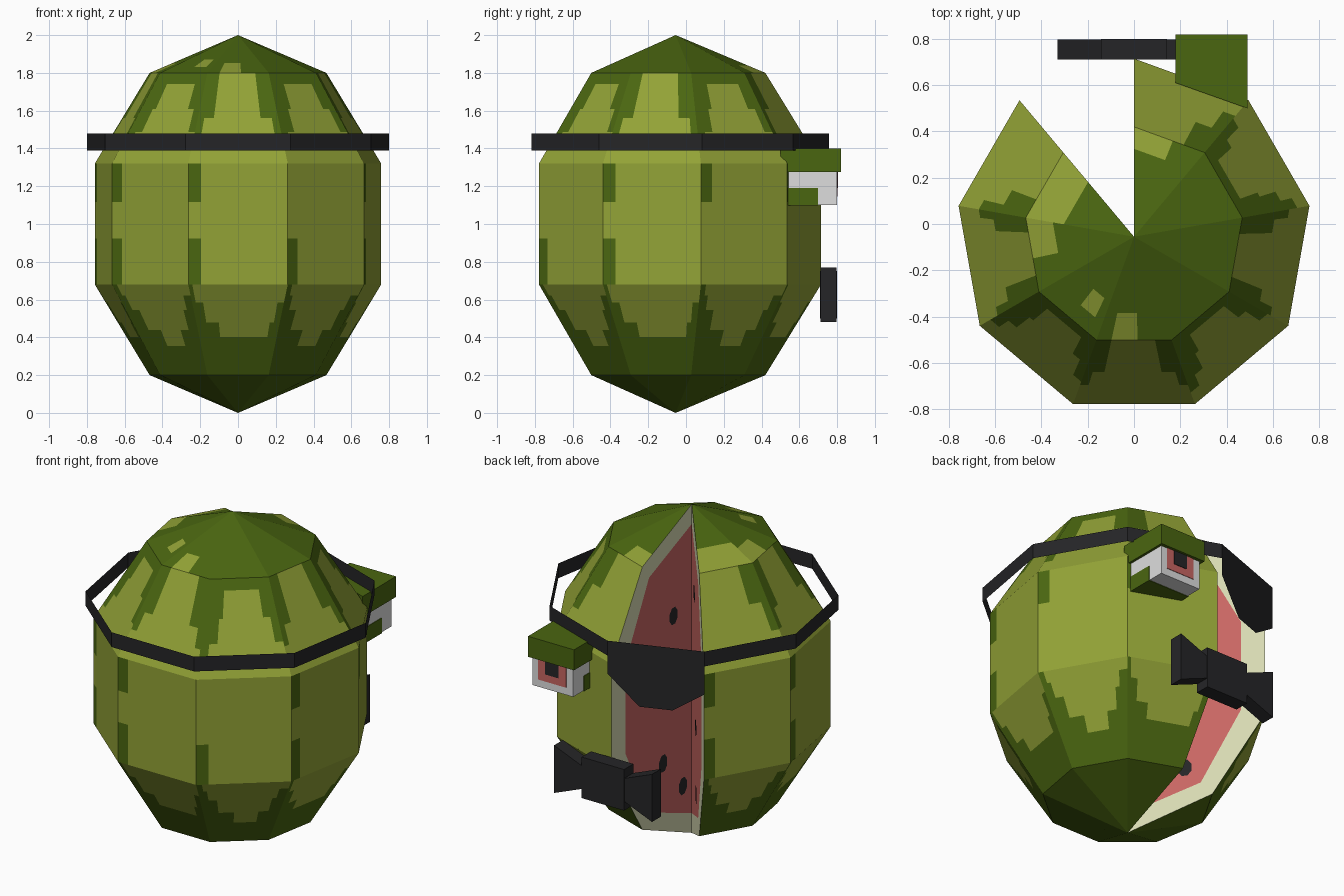
import bpy, bmesh, math
from mathutils import Vector

if "Cube" in bpy.data.objects:
    bpy.data.objects.remove(bpy.data.objects["Cube"])

CY = -0.055          # y of the melon axis


def mat(name, hexa):
    c = [int(hexa[i:i + 2], 16) / 255 for i in (0, 2, 4)]
    c = [x / 12.92 if x <= 0.04045 else ((x + 0.055) / 1.055) ** 2.4 for x in c]
    m = bpy.data.materials.new(name)
    m.diffuse_color = (*c, 1)
    m.use_nodes = True
    m.node_tree.nodes["Principled BSDF"].inputs["Base Color"].default_value = m.diffuse_color
    return m


LIGHT = mat("light_green", "92A236")
DARK = mat("dark_green", "4A6610")
CREAM = mat("rind_cream", "D6D9B2")
PINK = mat("flesh_pink", "C86662")
BLACK = mat("black", "252527")
WHITE = mat("eye_white", "DEDEDE")


def obj(name, bm, mats, recalc=False):
    bmesh.ops.remove_doubles(bm, verts=bm.verts, dist=1e-5)
    if recalc:
        bmesh.ops.recalc_face_normals(bm, faces=bm.faces)
    me = bpy.data.meshes.new(name)
    bm.to_mesh(me)
    bm.free()
    for m in mats:
        me.materials.append(m)
    o = bpy.data.objects.new(name, me)
    bpy.context.collection.objects.link(o)
    return o


def face(bm, pts, mi=0):
    f = bm.faces.new([bm.verts.new(p) for p in pts])
    f.material_index = mi


def polar(r, deg, z):
    a = math.radians(deg)
    return Vector((r * math.cos(a), CY + r * math.sin(a), z))


def prism(bm, poly, axis, lo, hi):
    """Extrude a 2D outline along y or z."""
    def put(p, h):
        return (p[0], h, p[1]) if axis == 'y' else (p[0], p[1], h)
    n = len(poly)
    face(bm, [put(p, lo) for p in poly])
    face(bm, [put(p, hi) for p in poly])
    for i in range(n):
        a, b = poly[i], poly[(i + 1) % n]
        face(bm, [put(a, lo), put(b, lo), put(b, hi), put(a, hi)])


def rect(x0, x1, y0, y1):
    return [(x0, y0), (x1, y0), (x1, y1), (x0, y1)]


# ---- rind: eight of nine segments, painted by rows (height fraction, light from, light to)
PROFILE = [(0, 0), (0.475, 0.2), (0.77, 0.68), (0.77, 1.32), (0.475, 1.8), (0, 2)]


def band_rows(band, i):
    if band == 0:
        return [(1, 0, 0)]
    if band == 1:
        if i % 2:
            return [(.42, 0, 0), (.58, .27, .88), (.8, .12, .93), (1, .04, 1)]
        return [(.32, 0, 0), (.5, .4, .72), (.72, .2, .85), (.88, .1, .9), (1, .06, 1)]
    if band == 2:
        low = .13 if i < 6 else 0
        up = .13 if i != 4 else 0
        return [(.38, low, 1), (.68, 0, 1), (1, up, 1)]
    if band == 3:
        if i == 0:
            return [(.3, 0, 1), (.6, 0, .9), (1, 0, .72)]
        if i == 7:
            return [(.3, 0, 1), (.6, .12, 1), (1, .3, 1)]
        if i % 2:
            return [(.3, 0, 1), (.5, .08, .92), (1, .2, .78)]
        return [(.18, 0, 1), (.35, .1, 1), (.6, .2, .9), (.88, .25, .8), (1, 0, 0)]
    caps = {0: [(.35, 0, 1), (1, 0, 0)], 1: [(.25, 0, .55), (1, 0, 0)],
            2: [(.16, 0, 0), (.36, .55, .85), (1, 0, 0)],
            3: [(.26, .2, .55), (1, 0, 0)], 7: [(.2, .45, 1), (1, 0, 0)]}
    return caps.get(i, [(1, 0, 0)])


bm = bmesh.new()
for i in range(8):
    a0 = 130 + 40 * i
    for band in range(5):
        (r0, z0), (r1, z1) = PROFILE[band], PROFILE[band + 1]

        def at(u, v):
            r, z = r0 + (r1 - r0) * v, z0 + (z1 - z0) * v
            return polar(r, a0, z).lerp(polar(r, a0 + 40, z), u)
        v0 = 0
        for v1, l, r in band_rows(band, i):
            for ua, ub, mi in ((0, l, 1), (l, r, 0), (r, 1, 1)):
                if ub - ua > 1e-4:
                    face(bm, [at(ua, v0), at(ub, v0), at(ub, v1), at(ua, v1)], mi)
            v0 = v1
obj("melon_rind", bm, [LIGHT, DARK])

# ---- the two cut faces: cream border, pink flesh, seed plates
INNER = [(0, 0.12), (0.41, 0.28), (0.635, 0.72), (0.635, 1.28), (0.41, 1.71), (0, 1.88)]
SEEDS = {90: [(.18, 1.39), (.28, .53), (.09, .32)],
         130: [(.2, 1.55), (.3, .78), (.32, .38)]}
for deg, side, tag in ((90, 1, "right"), (130, -1, "left")):
    def order(p):
        return p[::-1] if side < 0 else p
    bm = bmesh.new()
    for k in range(5):
        q = [INNER[k], INNER[k + 1], PROFILE[k + 1], PROFILE[k]]
        face(bm, order([polar(r, deg, z) for r, z in q]), 0)
    face(bm, order([polar(r, deg, z) for r, z in INNER[::-1]]), 1)
    obj("cut_face_" + tag, bm, [CREAM, PINK])
    bm = bmesh.new()
    a = math.radians(deg)
    off = Vector((-math.sin(a), math.cos(a), 0)) * 0.004 * side
    for r, z in SEEDS[deg]:
        pts = [(r + .042 * math.cos(t * math.pi / 4 + .39),
                z + .055 * math.sin(t * math.pi / 4 + .39)) for t in range(8)]
        face(bm, order([polar(x, deg, y) + off for x, y in pts[::-1]]))
    obj("seeds_" + tag, bm, [BLACK])

# ---- strap: thin nine-sided band
bm = bmesh.new()
R = 0.812
for i in range(9):
    a, b = 130 + 40 * i, 170 + 40 * i
    face(bm, [polar(R, a, 1.39), polar(R, b, 1.39), polar(R, b, 1.48), polar(R, a, 1.48)])
obj("strap", bm, [BLACK])

# ---- eye patch hanging from the strap over the missing slice
bm = bmesh.new()
A, B = polar(R, 90, 0), polar(R, 130, 0)
face(bm, [A.lerp(B, u) + Vector((0, 0, z)) for u, z in
          ((0, 1.39), (0, 1.28), (.33, 1.1), (.67, 1.1), (1, 1.22), (1, 1.39))][::-1])
bm.normal_update()
for f in bm.faces:
    if f.normal.y < 0:
        f.normal_flip()
obj("eye_patch", bm, [BLACK])

# ---- eye: brow, white block, lower lid, iris and pupil plates
bm = bmesh.new()
prism(bm, [(.18, .61), (.49, .5), (.49, .82), (.18, .82)], 'z', 1.275, 1.4)
obj("brow", bm, [DARK], True)
bm = bmesh.new()
prism(bm, [(.2, .6), (.475, .5), (.475, .8), (.2, .8)], 'z', 1.1, 1.275)
obj("eye_block", bm, [WHITE], True)
bm = bmesh.new()
prism(bm, [(.196, .6), (.479, .5), (.479, .70), (.196, .70)], 'z', 1.097, 1.19)
obj("lower_lid", bm, [DARK], True)
for name, x0, x1, z0, t, m in (("iris", .245, .435, 1.145, .003, PINK),
                               ("pupil", .295, .385, 1.19, .006, BLACK)):
    bm = bmesh.new()
    prism(bm, rect(x0, x1, z0, 1.275), 'y', .799, .8 + t)
    obj(name, bm, [m], True)

# ---- bow tie: knot and two flared wings
bm = bmesh.new()
prism(bm, rect(-.143, .143, .5, .75), 'y', .71, .8)
obj("bow_knot", bm, [BLACK], True)
for s, tag in ((1, "right"), (-1, "left")):
    bm = bmesh.new()
    prism(bm, [(s * .13, .56), (s * .33, .48), (s * .33, .77), (s * .13, .69)], 'y', .712, .798)
    obj("bow_wing_" + tag, bm, [BLACK], True)
